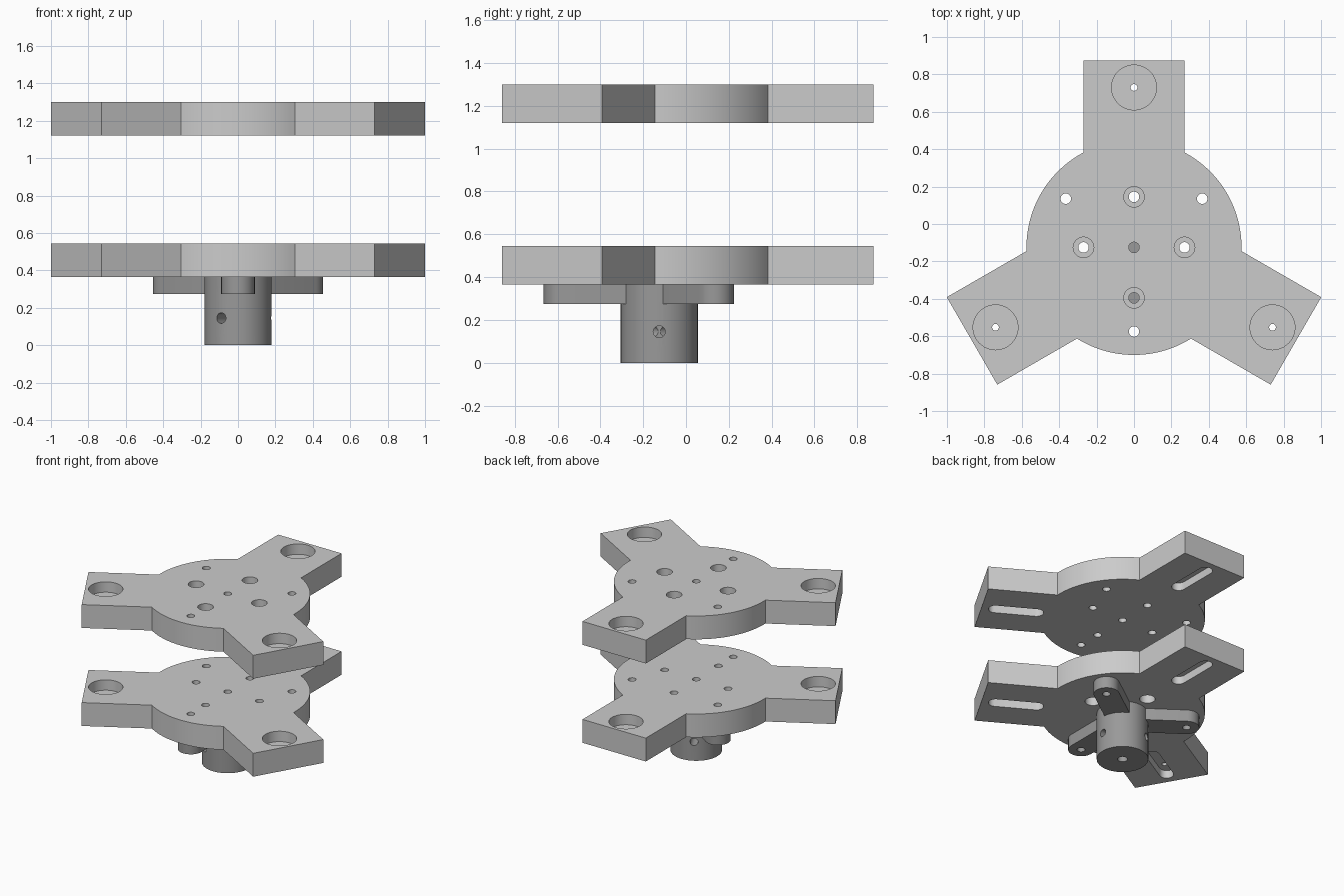
import bpy, bmesh
from math import sin, cos, radians, asin, degrees
from mathutils import Matrix, Vector

if "Cube" in bpy.data.objects:
    bpy.data.objects.remove(bpy.data.objects["Cube"])

CY = -0.125                      # all parts share this axis (x=0, y=CY)
ARMS = (90, 210, 330)
HUB_ARMS = ((270, 0.45), (35.5, 0.448), (144.5, 0.448))


def polar(deg, r, off=0.0):
    a = radians(deg)
    return (r * cos(a) - off * sin(a), CY + r * sin(a) + off * cos(a))


def prism(name, pts, z0, z1):
    bm = bmesh.new()
    low = [bm.verts.new((x, y, z0)) for x, y in pts]
    top = [bm.verts.new((x, y, z1)) for x, y in pts]
    n = len(pts)
    bm.faces.new(low[::-1])
    bm.faces.new(top)
    for i in range(n):
        j = (i + 1) % n
        bm.faces.new((low[i], low[j], top[j], top[i]))
    bmesh.ops.recalc_face_normals(bm, faces=bm.faces)
    me = bpy.data.meshes.new(name)
    bm.to_mesh(me)
    bm.free()
    ob = bpy.data.objects.new(name, me)
    bpy.context.collection.objects.link(ob)
    return ob


def disc(name, c, r, z0, z1, n=32):
    return prism(name, [(c[0] + r * cos(radians(360 * i / n)),
                         c[1] + r * sin(radians(360 * i / n))) for i in range(n)], z0, z1)


def slot(name, deg, r0, r1, w, z0, z1):
    pts = []
    for start, r in ((-90, r1), (90, r0)):      # round-ended bar along a radius
        for i in range(13):
            t = radians(start + 15 * i)
            pts.append(polar(deg, r + w * cos(t), w * sin(t)))
    return prism(name, pts, z0, z1)


def boolean(ob, tool, op='DIFFERENCE'):
    m = ob.modifiers.new("bool", 'BOOLEAN')
    m.object, m.operation, m.solver = tool, op, 'EXACT'
    bpy.context.view_layer.objects.active = ob
    bpy.ops.object.modifier_apply(modifier=m.name)
    bpy.data.objects.remove(tool, do_unlink=True)


def smooth(ob):
    bpy.ops.object.select_all(action='DESELECT')
    ob.select_set(True)
    bpy.context.view_layer.objects.active = ob
    bpy.ops.object.shade_smooth_by_angle(angle=radians(30))


def plate(name, z0, z1, bore_on_top):
    # Round body with three square arms
    R, hw = 0.575, 0.27
    neck = degrees(asin(hw / R))
    pts = []
    for a in ARMS:
        pts += [polar(a, 1.0, -hw), polar(a, 1.0, hw)]
        pts += [polar(a + neck + (120 - 2 * neck) * i / 24, R) for i in range(25)]
    ob = prism(name, pts, z0, z1)
    # Arm pockets: round recess above, slot below, pin hole between
    for a in ARMS:
        boolean(ob, disc("cut", polar(a, 0.855), 0.12, z1 - 0.08, z1 + 0.1, 48))
        boolean(ob, slot("cut", a, 0.61, 0.90, 0.05, z0 - 0.1, z0 + 0.06))
        boolean(ob, disc("cut", polar(a, 0.855), 0.018, z0 - 0.1, z1 + 0.1, 24))
    # Centre hole and hub bolt holes
    for c in [(0, CY)] + [polar(a, r) for a, r in HUB_ARMS]:
        boolean(ob, disc("cut", c, 0.028, z0 - 0.1, z1 + 0.1))
    # Four counterbored spacer holes
    for a in (0, 90, 180, 270):
        c = polar(a, 0.27)
        b = (z1 - 0.09, z1 + 0.1) if bore_on_top else (z0 - 0.1, z0 + 0.09)
        boolean(ob, disc("cut", c, 0.055, *b))
        boolean(ob, disc("cut", c, 0.028, z0 - 0.1, z1 + 0.1))
    smooth(ob)
    return ob


plate("lower_plate", 0.365, 0.545, False)
plate("upper_plate", 1.12, 1.30, True)

# Hub: shaft collar with three rounded mounting lugs
hub = disc("hub", (0, CY), 0.18, 0, 0.365, 64)
for a, r in HUB_ARMS:
    boolean(hub, slot("lug", a, 0.02, r, 0.09, 0.275, 0.365), 'UNION')
for a, r in HUB_ARMS:
    boolean(hub, disc("cut", polar(a, r), 0.028, 0.2, 0.45))
# Blind shaft bore and three set-screw holes
boolean(hub, disc("cut", (0, CY), 0.035, -0.1, 0.27))
for a in (0, 120, 240):
    c = disc("cut", (0, 0), 0.028, 0, 0.3)
    c.data.transform(Matrix.Translation(Vector((0, CY, 0.145)))
                     @ Matrix.Rotation(radians(a), 4, 'Z') @ Matrix.Rotation(radians(90), 4, 'Y'))
    boolean(hub, c)
smooth(hub)
mat = bpy.data.materials.new("dark_grey")
mat.diffuse_color = (0.32, 0.32, 0.32, 1)
mat.use_nodes = True
mat.node_tree.nodes["Principled BSDF"].inputs["Base Color"].default_value = mat.diffuse_color
hub.data.materials.clear()
hub.data.materials.append(mat)
